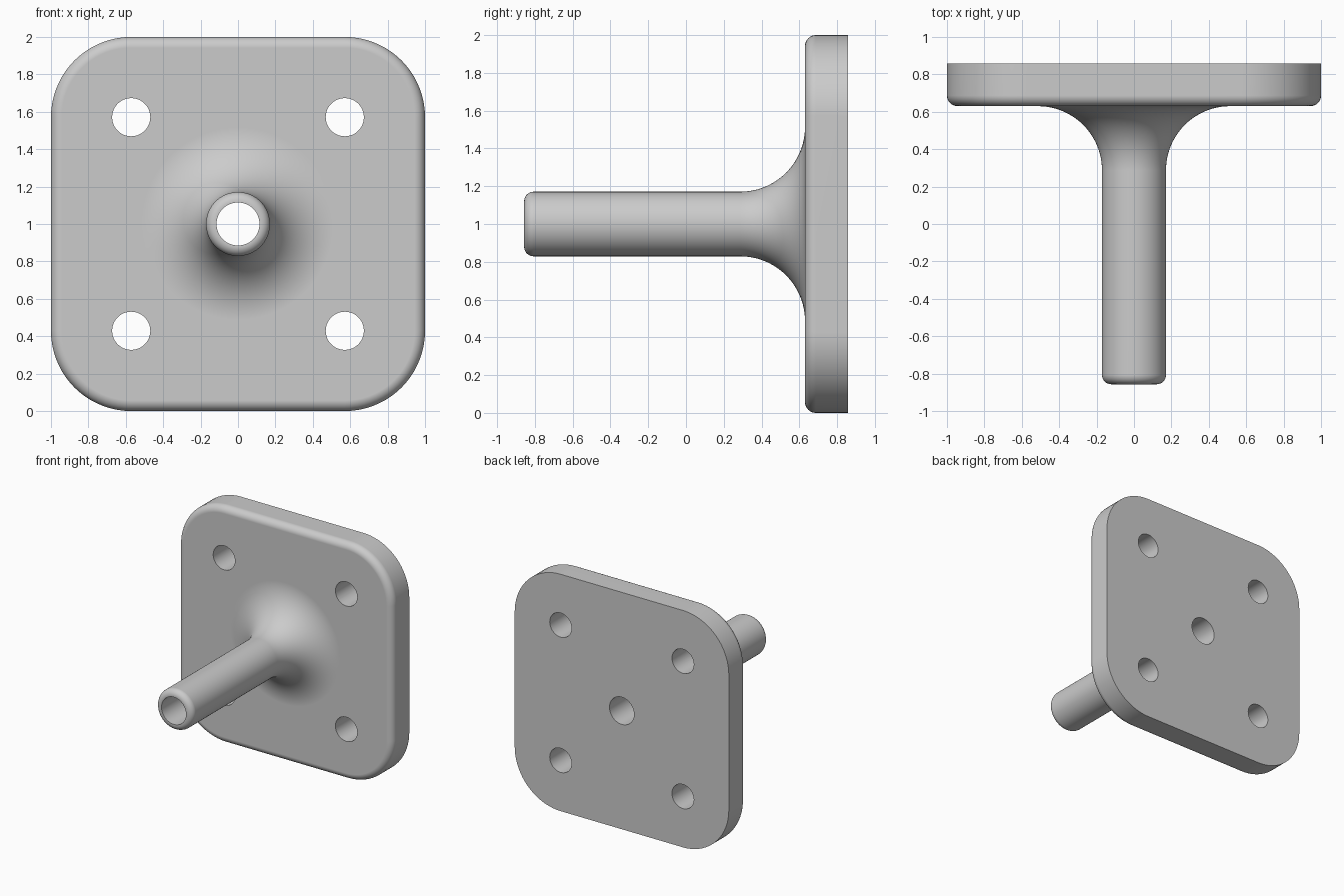
import bpy, bmesh, math
from mathutils import Matrix, Vector

if "Cube" in bpy.data.objects:
    bpy.data.objects.remove(bpy.data.objects["Cube"])

FRONT, BACK, TIP = 0.63, 0.857, -0.857   # plate front, plate back, stem tip (y)
CZ = 1.0                                 # height of the stem axis

metal = bpy.data.materials.new("grey metal")
metal.diffuse_color = (0.6, 0.6, 0.6, 1)
metal.use_nodes = True
metal.node_tree.nodes["Principled BSDF"].inputs["Base Color"].default_value = metal.diffuse_color


def loft(name, rings, closed=False):
    """Skin matching vertex rings and cap the ends."""
    bm = bmesh.new()
    loops = [[bm.verts.new(p) for p in ring] for ring in rings]
    n = len(loops[0])
    for a, b in zip(loops, loops[1:]):
        for i in range(n):
            j = (i + 1) % n
            bm.faces.new((a[i], a[j], b[j], b[i]))
    bm.faces.new(loops[0])
    bm.faces.new(loops[-1])
    bmesh.ops.recalc_face_normals(bm, faces=bm.faces)
    mesh = bpy.data.meshes.new(name)
    bm.to_mesh(mesh)
    bm.free()
    mesh.materials.append(metal)
    obj = bpy.data.objects.new(name, mesh)
    bpy.context.collection.objects.link(obj)
    return obj


def circle(r, y, x=0, z=CZ, n=72):
    return [(x + r * math.cos(t * math.tau / n), y, z + r * math.sin(t * math.tau / n))
            for t in range(n)]


def rounded_square(half, y, centre=0.571, n=18):
    """Square outline with round corners around fixed corner centres."""
    r, pts = half - centre, []
    for k, (sx, sz) in enumerate(((1, 1), (-1, 1), (-1, -1), (1, -1))):
        for i in range(n + 1):
            a = (k + i / n) * math.pi / 2
            pts.append((sx * centre + r * math.cos(a), y, CZ + sz * centre + r * math.sin(a)))
    return pts


def boolean(target, tool, op):
    mod = target.modifiers.new(op.lower(), 'BOOLEAN')
    mod.operation, mod.solver, mod.object = op, 'EXACT', tool
    bpy.context.view_layer.objects.active = target
    bpy.ops.object.modifier_apply(modifier=mod.name)
    bpy.data.objects.remove(tool)


# Mounting plate with a rounded front edge
edge = 0.057
rings = []
for i in range(9):
    a = i / 8 * math.pi / 2
    rings.append(rounded_square(1 - edge + edge * math.sin(a), FRONT + edge - edge * math.cos(a)))
rings.append(rounded_square(1, BACK))
plate = loft("mounting_plate", rings)

# Stem: rounded tip, straight shaft, flared fillet into the plate
shaft, lip, flare = 0.171, 0.05, 0.343
profile = []
for i in range(9):
    a = i / 8 * math.pi / 2
    profile.append((shaft - lip + lip * math.sin(a), TIP + lip - lip * math.cos(a)))
for i in range(25):
    a = i / 24 * math.pi / 2
    profile.append((shaft + flare - flare * math.cos(a), FRONT - flare + flare * math.sin(a)))
profile.append((shaft + flare, FRONT + 0.08))
stem = loft("stem", [circle(r, y) for r, y in profile])
boolean(plate, stem, 'UNION')

# Through bore and four screw holes
boolean(plate, loft("bore", [circle(0.115, -1), circle(0.115, 1)]), 'DIFFERENCE')
for sx in (-1, 1):
    for sz in (-1, 1):
        x, z = sx * 0.571, CZ + sz * 0.571
        hole = loft("screw_hole", [circle(0.102, 0.5, x, z, 48), circle(0.102, 1, x, z, 48)])
        boolean(plate, hole, 'DIFFERENCE')

# Smooth curved surfaces, crisp hole and back edges
plate.name = "flanged_tube"
bpy.ops.object.select_all(action='DESELECT')
plate.select_set(True)
bpy.context.view_layer.objects.active = plate
bpy.ops.object.shade_smooth_by_angle(angle=math.radians(30))
weighted = plate.modifiers.new("face weighted normals", 'WEIGHTED_NORMAL')
weighted.keep_sharp = True
